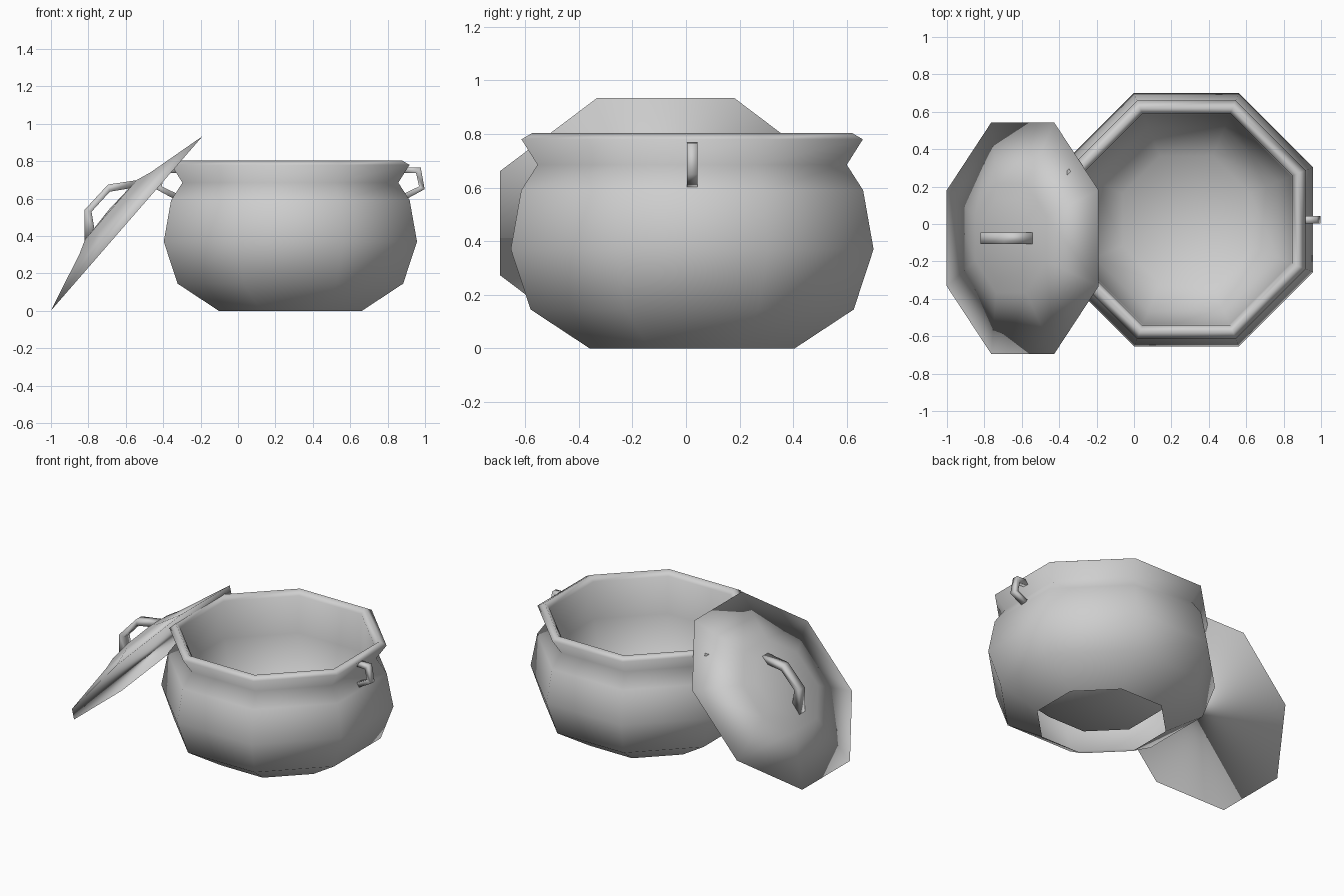
import bpy
import bmesh
import math

cube = bpy.data.objects.get("Cube")
if cube:
    bpy.data.objects.remove(cube, do_unlink=True)

grey = bpy.data.materials.new("plain_grey")
grey.use_nodes = True
colour = (0.62, 0.62, 0.62, 1)
grey.diffuse_color = colour
grey.node_tree.nodes["Principled BSDF"].inputs["Base Color"].default_value = colour

SIDES = 8


def finish(bm, name):
    mesh = bpy.data.meshes.new(name)
    bm.to_mesh(mesh)
    bm.free()
    mesh.materials.append(grey)
    mesh.shade_smooth()
    obj = bpy.data.objects.new(name, mesh)
    bpy.context.collection.objects.link(obj)
    return obj


def lathe(name, profile, tip_z, closed_base):
    """Eight-sided body from (flat-to-centre distance, height) pairs, closed at a centre point."""
    bm = bmesh.new()
    step = math.tau / SIDES
    rings = []
    for flat, z in profile:
        r = flat / math.cos(step / 2)
        rings.append([bm.verts.new((r * math.cos((i + 0.5) * step),
                                    r * math.sin((i + 0.5) * step), z))
                      for i in range(SIDES)])
    for a, b in zip(rings, rings[1:]):
        for i in range(SIDES):
            j = (i + 1) % SIDES
            bm.faces.new((a[i], a[j], b[j], b[i]))
    tip = bm.verts.new((0, 0, tip_z))
    for i in range(SIDES):
        bm.faces.new((rings[-1][i], rings[-1][(i + 1) % SIDES], tip))
    if closed_base:
        bm.faces.new(rings[0][::-1])
    return finish(bm, name)


def handle(name, outer, inner, y_mid, width):
    """Bent, softly shaded bar lying in the xz plane."""
    bm = bmesh.new()
    y0, y1 = y_mid - width / 2, y_mid + width / 2
    loops = []
    for (ox, oz), (ix, iz) in zip(outer, inner):
        loops.append([bm.verts.new(p) for p in
                      ((ox, y0, oz), (ox, y1, oz), (ix, y1, iz), (ix, y0, iz))])
    for a, b in zip(loops, loops[1:]):
        for i in range(4):
            j = (i + 1) % 4
            bm.faces.new((a[i], a[j], b[j], b[i]))
    bm.faces.new(loops[0])
    bm.faces.new(loops[-1])
    bmesh.ops.recalc_face_normals(bm, faces=bm.faces)
    finish(bm, name)


# Pot: open foot, bulging belly, pinched neck, flared rim, then a plain rounded inner bowl
POT_X, POT_Y = 0.28, 0.023
pot = lathe("pot", [
    (0.383, 0), (0.603, 0.145), (0.677, 0.37), (0.638, 0.59), (0.577, 0.685),
    (0.637, 0.78), (0.596, 0.804), (0.567, 0.77), (0.56, 0.52),
    (0.49, 0.28), (0.34, 0.13)], 0.12, False)
pot.location = (POT_X, POT_Y, 0)

# Pair of pot handles, mirrored about the pot's centre
outer = [(0.89, 0.768), (0.977, 0.766), (0.998, 0.65), (0.90, 0.597)]
inner = [(0.89, 0.738), (0.952, 0.736), (0.968, 0.665), (0.885, 0.625)]
handle("left_pot_handle", outer, inner, POT_Y, 0.04)
handle("right_pot_handle", [(2 * POT_X - x, z) for x, z in outer],
       [(2 * POT_X - x, z) for x, z in inner], POT_Y, 0.04)

# Lid: shallow dome with a flat underside, leaning against the rim
LID_Y = -0.076
lid = lathe("lid", [(0.619, 0), (0.29, 0.083), (0.21, 0.112)], 0.12, True)
lid.rotation_euler = (0, -math.atan2(0.92, 0.8), 0)
lid.location = (-0.595, LID_Y, 0.467)

# Lid handle
handle("lid_handle",
       [(-0.82, 0.37), (-0.82, 0.54), (-0.695, 0.675), (-0.53, 0.70)],
       [(-0.765, 0.42), (-0.783, 0.53), (-0.685, 0.637), (-0.575, 0.655)],
       LID_Y, 0.06)
